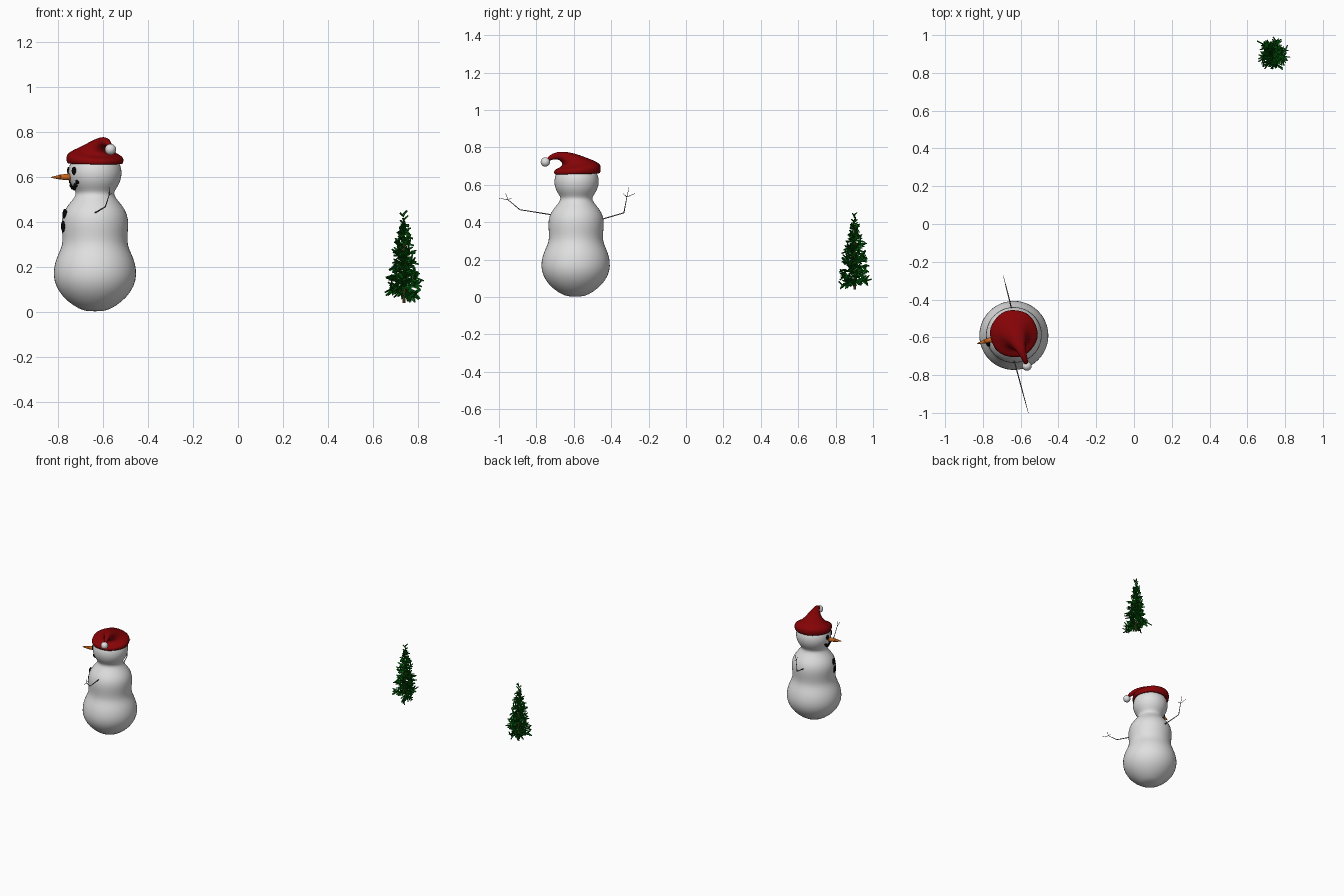
import bpy, math, random
from mathutils import Vector as V, Matrix

if "Cube" in bpy.data.objects:
    bpy.data.objects.remove(bpy.data.objects["Cube"])

random.seed(4)


def mat(name, *rgb):
    m = bpy.data.materials.new(name)
    m.diffuse_color = (*rgb, 1)
    m.use_nodes = True
    m.node_tree.nodes["Principled BSDF"].inputs["Base Color"].default_value = m.diffuse_color
    return m


SNOW = mat("snow white", 0.74, 0.74, 0.74)
RED = mat("hat red", 0.24, 0.001, 0.002)
ORANGE = mat("carrot orange", 0.6, 0.13, 0.012)
COAL = mat("coal black", 0.002, 0.002, 0.002)
TWIG = mat("twig grey", 0.16, 0.14, 0.125)
GREEN = mat("needle green", 0.001, 0.09, 0.003)
BROWN = mat("bark brown", 0.2, 0.08, 0.025)


def make(name, verts, faces, m, smooth=True, subsurf=0):
    me = bpy.data.meshes.new(name)
    me.from_pydata([tuple(v) for v in verts], [], faces)
    me.materials.append(m)
    me.polygons.foreach_set("use_smooth", [smooth] * len(me.polygons))
    ob = bpy.data.objects.new(name, me)
    bpy.context.collection.objects.link(ob)
    if subsurf:
        s = ob.modifiers.new("smooth", 'SUBSURF')
        s.levels = s.render_levels = subsurf
    return ob


def loft(name, rings, m, lean, n=24, cap_start=True, wave=0):
    """Rings are (centre, radius, tilt towards the lean direction)."""
    verts, faces = [], []
    side = V((-lean.y, lean.x, 0))
    for c, r, t in rings:
        u = lean * math.cos(t) - V((0, 0, math.sin(t)))
        for k in range(n):
            a = 2 * math.pi * k / n
            rr = r * (1 + wave * math.cos(6 * a))
            verts.append(V(c) + rr * (math.cos(a) * u + math.sin(a) * side))
    for i in range(len(rings) - 1):
        for k in range(n):
            j = (k + 1) % n
            faces.append((i*n + k, i*n + j, i*n + n + j, i*n + n + k))
    if cap_start:
        faces.append(tuple(range(n))[::-1])
    faces.append(tuple(range(len(verts) - n, len(verts))))
    return make(name, verts, faces, m, subsurf=1)


def ball(name, loc, scale, m, yaw=0):
    bpy.ops.mesh.primitive_uv_sphere_add(segments=16, ring_count=10, radius=1,
                                         location=loc, rotation=(0, 0, yaw))
    ob = bpy.context.object
    ob.name, ob.scale = name, scale
    ob.data.materials.append(m)
    bpy.ops.object.shade_smooth()


def spike(verts, faces, p, q, r0, r1=0.0, n=3):
    """Tapered stick from p to q, added to the lists."""
    p, q = V(p), V(q)
    rot = (q - p).to_track_quat('Z', 'Y')
    b = len(verts)
    dirs = [rot @ V((math.cos(2*math.pi*k/n), math.sin(2*math.pi*k/n), 0)) for k in range(n)]
    verts += [p + d * r0 for d in dirs]
    faces.append(tuple(range(b, b + n))[::-1])
    if r1:
        verts += [q + d * r1 for d in dirs]
        faces += [(b+k, b+(k+1) % n, b+n+(k+1) % n, b+n+k) for k in range(n)]
        faces.append(tuple(range(b + n, b + 2*n)))
    else:
        verts.append(q)
        faces += [(b+k, b+(k+1) % n, b+n) for k in range(n)]


# Snow body: one rounded three-bulge profile (height, radius)
CX, CY = -0.636, -0.592
profile = [(0.002, .035), (.012, .07), (.045, .122), (.09, .163), (.14, .185), (.19, .186),
           (.24, .173), (.28, .152), (.315, .144), (.36, .148), (.41, .151), (.455, .137),
           (.492, .105), (.52, .084), (.537, .087), (.565, .108), (.6, .12), (.635, .12),
           (.67, .108), (.7, .07), (.712, .03)]
loft("snow_body", [((CX, CY + .008 * z / .7, z), r, 0) for z, r in profile], SNOW,
     V((1, 0, 0)))

# Face and buttons, placed around the facing direction
YAW = math.pi + math.radians(17)


def at(r, z, deg=0):
    a = YAW + math.radians(deg)
    return V((CX + r * math.cos(a), CY + .006 + r * math.sin(a), z)), a


for label, deg in (("left", -20), ("right", 20)):
    p, a = at(.117, .627, deg)
    ball(label + "_eye", p, (.007, .014, .018), COAL, a)
for i in range(7):
    deg = -27 + 9 * i
    p, a = at(.097 + .012 * abs(deg) / 27, .55 + .028 * (deg / 27) ** 2, deg)
    ball("mouth_coal", p, (.008, .01, .01), COAL, a)
for z, r in ((.433, .14), (.38, .147)):
    p, a = at(r, z)
    ball("button", p, (.009, .022, .025), COAL, a)
vs, fs = [], []
spike(vs, fs, (-.73, -.605, .6), (-.79, -.622, .599), .017, .011, 16)
spike(vs, fs, (-.79, -.622, .599), (-.83, -.633, .598), .011, .002, 16)
make("carrot_nose", vs, fs, ORANGE)

# Twig arms: paths of (y, z); x follows each arm's line in plan
arms = {
    "right_arm": (lambda y: -.561 - .27 * (y + .995),
                  [(-.70, .437), (-.888, .467), (-.952, .52)],
                  [(-1.0, .528), (-.965, .555), (-.932, .53)]),
    "left_arm": (lambda y: -.694 - .25 * (y + .265),
                 [(-.47, .41), (-.332, .45), (-.316, .535)],
                 [(-.273, .553), (-.305, .585), (-.337, .553)]),
}
for name, (x_of, path, tips) in arms.items():
    vs, fs = [], []
    pts = [V((x_of(y), y, z)) for y, z in path]
    spike(vs, fs, pts[0], pts[1], .0033, .0026, 6)
    spike(vs, fs, pts[1], pts[2], .0026, .0018, 6)
    for y, z in tips:
        spike(vs, fs, pts[2], (x_of(y), y, z), .0018, .001, 5)
    make(name, vs, fs, TWIG)

# Droopy hat and its bobble
lean = V((.07, -.166, 0)).normalized()
loft("hat", [((CX, -.582, .668), .1, 0), ((CX, -.582, .655), .118, .02),
             ((CX, -.581, .662), .126, .04), ((CX, -.58, .685), .129, .1),
             ((CX, -.58, .698), .12, .14), ((-.635, -.582, .708), .1, .2),
             ((-.628, -.595, .722), .07, .33), ((-.612, -.628, .742), .042, .75),
             ((-.596, -.67, .757), .023, 1.35), ((-.580, -.71, .755), .016, 1.8),
             ((-.568, -.743, .732), .011, 2.2)],
     RED, lean, cap_start=False, wave=.015)
ball("hat_bobble", (-.567, -.752, .722), (.025, .025, .025), SNOW)

# Fir tree: trunk, rising branches, broad needles along each branch
TX, TY = .738, .902
leaf_v, leaf_f = [], []
vs, fs = [], []
spike(vs, fs, (TX, TY, .04), (TX, TY, .4), .007, .002, 8)
make("tree_trunk", vs, fs, BROWN, smooth=False)


def needles(p, q, count, length):
    d = (q - p).normalized()
    side = d.orthogonal().normalized()
    for i in range(count):
        t = .1 + .9 * (i + random.random()) / count
        out = Matrix.Rotation(random.uniform(0, 6.283), 3, d) @ side
        base = p.lerp(q, t)
        tip = base + (d * .65 + out * .75) * length * random.uniform(.7, 1.1)
        spike(leaf_v, leaf_f, base, tip, .0055, .004)


for i in range(56):
    f = i / 55
    z = .07 + .31 * f ** 1.25
    reach = (.068 * (1 - f) ** .75 + .008) * random.uniform(.7, 1.0)
    a = i * 2.39996 + random.uniform(-.35, .35)
    rise = random.uniform(-.15, .5) if z < .1 else random.uniform(.1, .75)
    p = V((TX, TY, z))
    q = p + V((reach * math.cos(a), 1.15 * reach * math.sin(a), reach * rise))
    spike(leaf_v, leaf_f, p, q, .0035, .002, 4)
    needles(p, q, 4 + int(130 * reach), .034 if f < .7 else .027)
needles(V((TX, TY, .34)), V((TX, TY, .44)), 12, .024)
make("tree_needles", leaf_v, leaf_f, GREEN, smooth=False)
